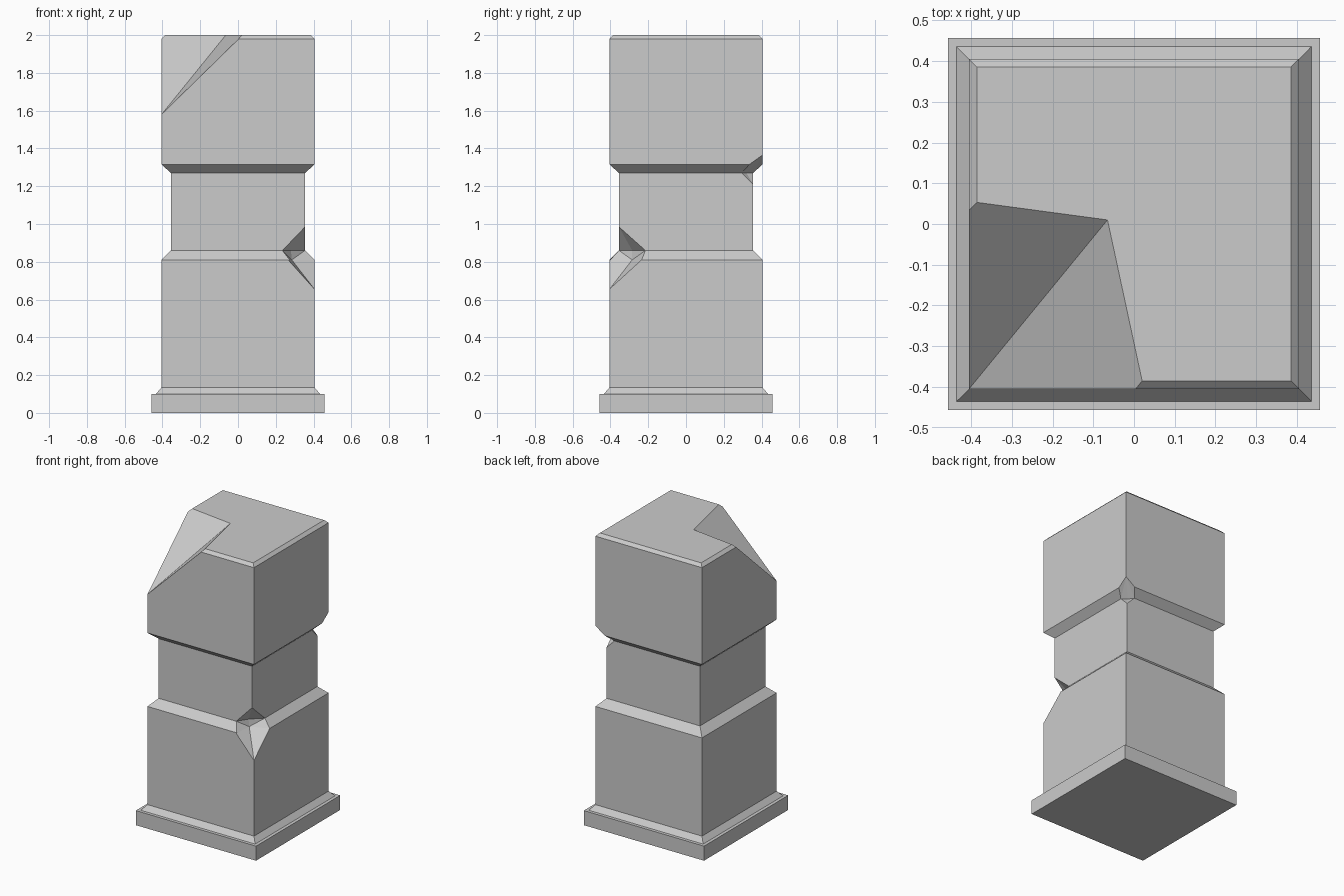
import bpy, bmesh
from mathutils import Vector

if "Cube" in bpy.data.objects:
    bpy.data.objects.remove(bpy.data.objects["Cube"])


def finish(name, bm):
    bmesh.ops.recalc_face_normals(bm, faces=bm.faces)
    me = bpy.data.meshes.new(name)
    bm.to_mesh(me)
    bm.free()
    ob = bpy.data.objects.new(name, me)
    bpy.context.collection.objects.link(ob)
    return ob


def square_tower(name, profile):
    """Stack square rings from (half width, height) pairs and cap the ends."""
    bm = bmesh.new()
    rings = [[bm.verts.new((sx * r, sy * r, z))
              for sx, sy in ((-1, -1), (1, -1), (1, 1), (-1, 1))]
             for r, z in profile]
    for a, b in zip(rings, rings[1:]):
        for i in range(4):
            j = (i + 1) % 4
            bm.faces.new((a[i], a[j], b[j], b[i]))
    bm.faces.new(rings[0][::-1])
    bm.faces.new(rings[-1])
    return finish(name, bm)


def chip(target, name, points):
    """Break a piece off the target with the convex hull of the points."""
    bm = bmesh.new()
    for p in points:
        bm.verts.new(p)
    res = bmesh.ops.convex_hull(bm, input=bm.verts)
    junk = {v for v in res["geom_interior"] + res["geom_unused"]
            if isinstance(v, bmesh.types.BMVert)}
    bmesh.ops.delete(bm, geom=list(junk), context='VERTS')
    cutter = finish(name, bm)
    cutter.hide_render = True
    cutter.hide_set(True)
    cutter.display_type = 'WIRE'
    mod = target.modifiers.new(name, 'BOOLEAN')
    mod.operation = 'DIFFERENCE'
    mod.solver = 'EXACT'
    mod.object = cutter


# Pillar: plinth, lower block, recessed neck, upper block
pillar = square_tower("stone_pillar", [
    (0.457, 0), (0.457, 0.10), (0.435, 0.10), (0.405, 0.135),
    (0.405, 0.81), (0.355, 0.86), (0.355, 1.27), (0.405, 1.315),
    (0.405, 1.98), (0.385, 2.0)])

# Large broken top corner (front left): two planes meeting along b-e
a, b, d, e = (Vector(p) for p in ((-0.385, 0.053, 2), (-0.065, 0.01, 2),
                                  (0.02, -0.385, 2), (-0.405, -0.405, 1.58)))
a += (a - b) * 0.1
d += (d - b) * 0.1
tip = e + (e - b) * 0.02
chip(pillar, "top_corner_chip_cutter",
     [tip] + [e + (p - e) * 1.1 for p in (a, b, d)]
     + [(-0.6, -0.6, 1.6), (-0.6, -0.6, 2.2)])

# Chip on the lower shoulder (front right)
chip(pillar, "lower_shoulder_chip_cutter", [
    (0.355, -0.355, 0.985), (0.405, -0.405, 0.655),
    (0.235, -0.355, 0.86), (0.355, -0.215, 0.86),
    (0.27, -0.405, 0.805), (0.405, -0.235, 0.81),
    (0.28, -0.285, 0.86), (0.285, -0.285, 0.81), (0.6, -0.6, 0.82)])

# Small chip under the upper block (back right)
chip(pillar, "upper_shoulder_chip_cutter", [
    (0.405, 0.405, 1.365), (0.355, 0.355, 1.21),
    (0.355, 0.295, 1.27), (0.295, 0.355, 1.27),
    (0.405, 0.335, 1.315), (0.335, 0.405, 1.315),
    (0.32, 0.32, 1.27), (0.6, 0.6, 1.3)])
